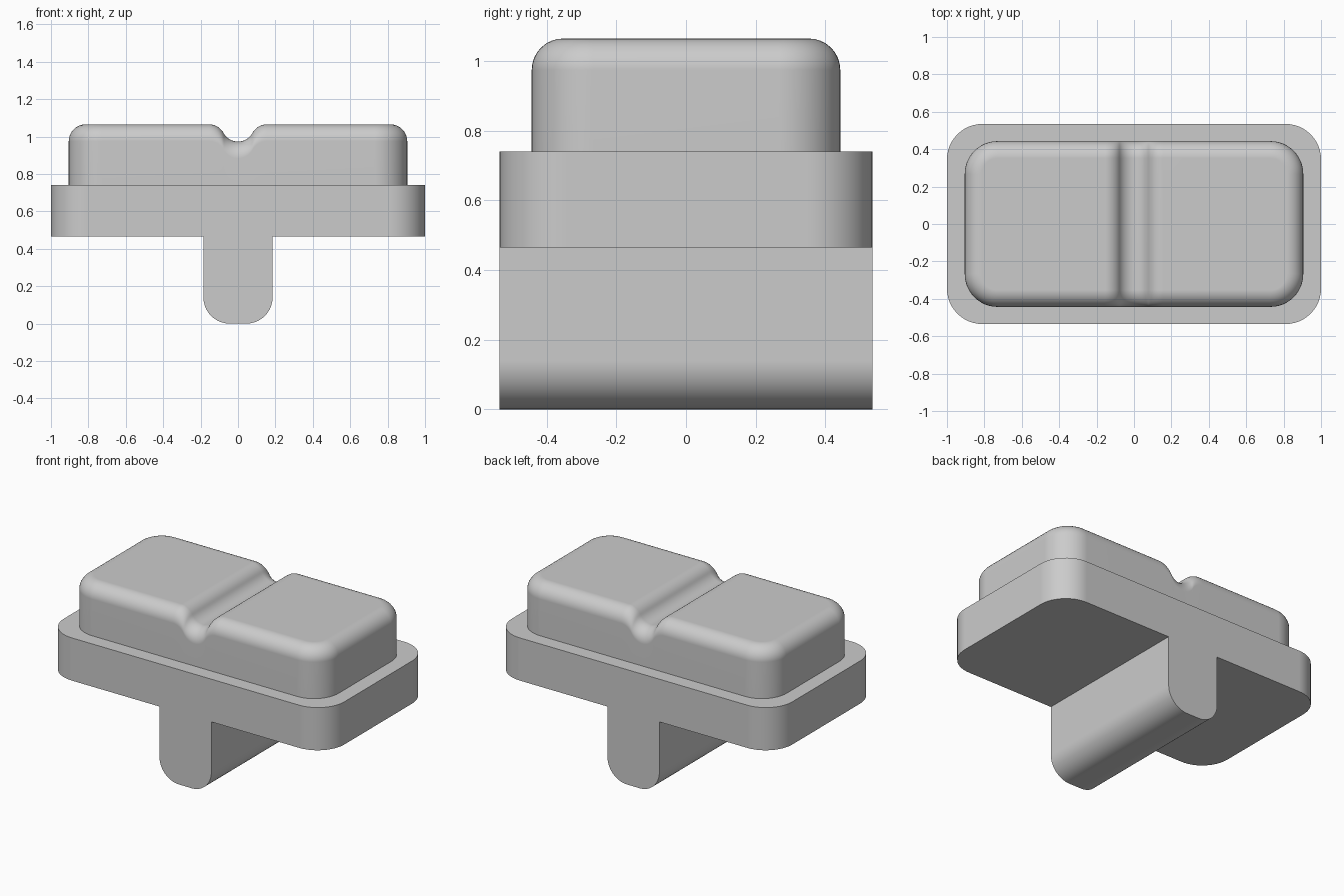
import bpy, bmesh, math
from mathutils import Vector

if "Cube" in bpy.data.objects:
    bpy.data.objects.remove(bpy.data.objects["Cube"], do_unlink=True)

grey = bpy.data.materials.new("plain_grey")
grey.use_nodes = True
colour = (0.6, 0.6, 0.6, 1)
grey.diffuse_color = colour
grey.node_tree.nodes["Principled BSDF"].inputs["Base Color"].default_value = colour


def block(half_x, half_y, low, high):
    """Box given by half sizes and its height range."""
    bm = bmesh.new()
    bmesh.ops.create_cube(bm, size=1)
    for v in bm.verts:
        v.co = Vector((v.co.x * 2 * half_x, v.co.y * 2 * half_y,
                       low if v.co.z < 0 else high))
    return bm


def round_edges(bm, radius, segments, rule):
    """Round every edge whose two end points satisfy the rule."""
    edges = [e for e in bm.edges if rule(e.verts[0].co, e.verts[1].co)]
    bmesh.ops.bevel(bm, geom=edges, offset=radius, offset_type='OFFSET',
                    segments=segments, profile=0.5, affect='EDGES', clamp_overlap=True)


def upright(a, b):
    return abs(a.z - b.z) > 0.1


def finish(bm, name):
    bmesh.ops.recalc_face_normals(bm, faces=bm.faces)
    mesh = bpy.data.meshes.new(name)
    bm.to_mesh(mesh)
    bm.free()
    mesh.materials.append(grey)
    obj = bpy.data.objects.new(name, mesh)
    bpy.context.collection.objects.link(obj)
    bpy.ops.object.select_all(action='DESELECT')
    obj.select_set(True)
    bpy.context.view_layer.objects.active = obj
    bpy.ops.object.shade_smooth_by_angle(angle=math.radians(35))
    weighted = obj.modifiers.new("even_shading", 'WEIGHTED_NORMAL')
    weighted.keep_sharp = True
    return obj


BASE_LOW, BASE_HIGH, TOP = 0.465, 0.74, 1.065

# Stem: a full-depth rib with a rounded bottom
bm = block(0.185, 0.535, 0, BASE_LOW)
round_edges(bm, 0.14, 10,
            lambda a, b: max(a.z, b.z) < 0.01 and abs(a.y - b.y) > 0.1)
finish(bm, "stem")

# Base plate: slab with rounded upright corners
bm = block(1, 0.535, BASE_LOW, BASE_HIGH)
round_edges(bm, 0.19, 12, upright)
finish(bm, "base_plate")

# Cap: rounded corners, then a rounded top rim
bm = block(0.905, 0.443, BASE_HIGH, TOP)
round_edges(bm, 0.175, 12, upright)
round_edges(bm, 0.09, 8, lambda a, b: min(a.z, b.z) > TOP - 0.001)

# Groove across the cap: a hollow arc blending into two shoulder arcs
R, SWEEP, STEPS = 0.088, math.radians(61.4), 10
reach = 2 * R * math.sin(SWEEP)
depth = 2 * R * (1 - math.cos(SWEEP))


def groove_drop(x):
    x = abs(x)
    if x >= reach:
        return 0
    if x <= reach / 2:
        return depth - R + math.sqrt(R * R - x * x)
    return R - math.sqrt(R * R - (reach - x) ** 2)


cuts = {0.0}
for i in range(1, STEPS + 1):
    s = R * math.sin(SWEEP * i / STEPS)
    cuts |= {s, -s, reach - s, s - reach}
cuts |= {reach, -reach}
for x in sorted(cuts):
    bmesh.ops.bisect_plane(bm, geom=bm.verts[:] + bm.edges[:] + bm.faces[:],
                           dist=1e-5, plane_co=(x, 0, 0), plane_no=(1, 0, 0))
for v in bm.verts:
    if v.co.z > BASE_HIGH + 0.1:
        v.co.z -= groove_drop(v.co.x)
finish(bm, "grooved_cap")
